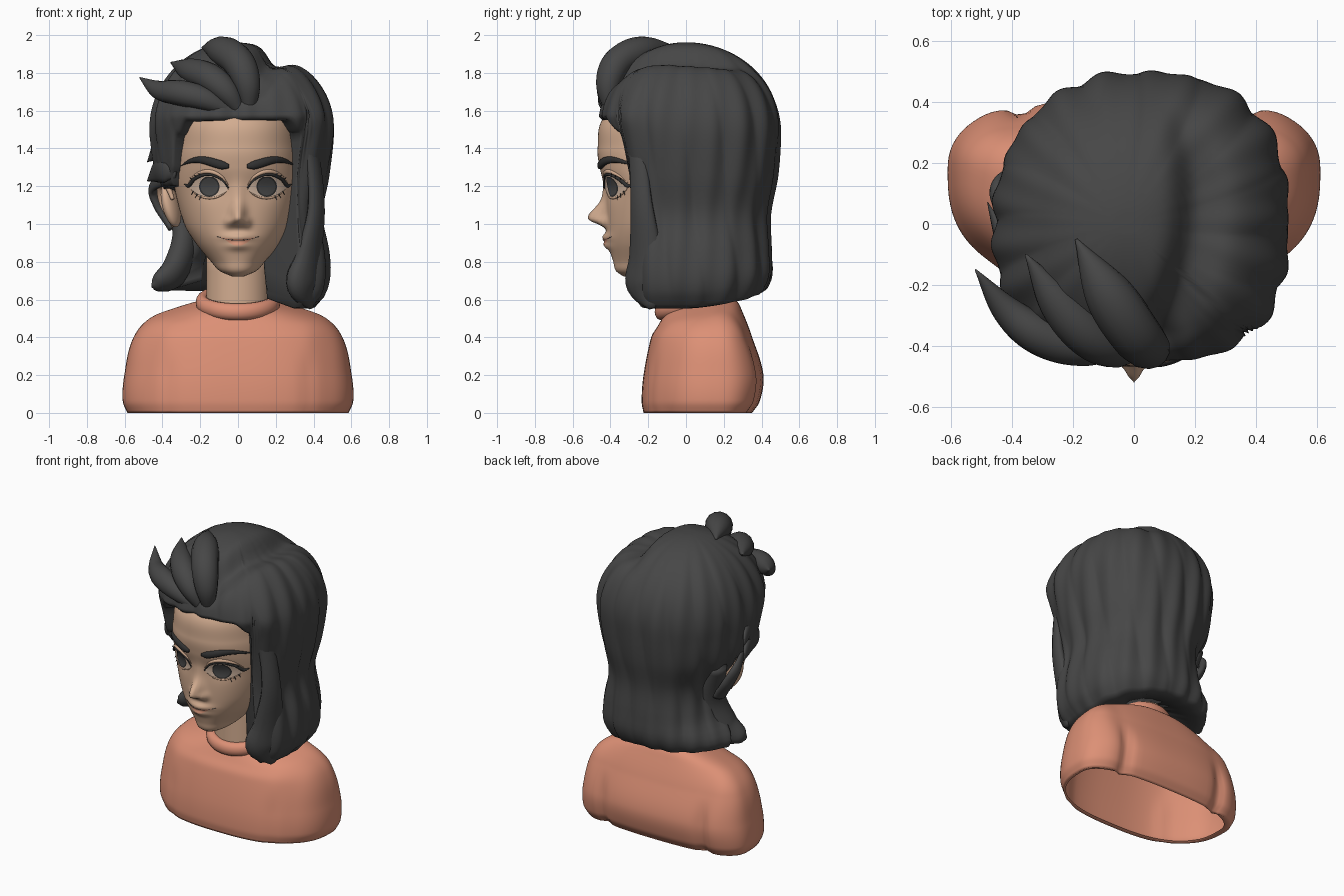
import bpy, bmesh, math
from mathutils import Vector, Matrix

if "Cube" in bpy.data.objects:
    bpy.data.objects.remove(bpy.data.objects["Cube"])


def material(name, r, g, b):
    m = bpy.data.materials.new(name)
    m.diffuse_color = (r, g, b, 1)
    m.use_nodes = True
    m.node_tree.nodes["Principled BSDF"].inputs["Base Color"].default_value = m.diffuse_color
    return m


HAIR = material("charcoal hair", .062, .062, .062)
SKIN = material("warm skin", .65, .415, .28)
SHIRT = material("coral knit", .72, .28, .18)
WHITE = material("eye white", .68, .50, .38)
IRIS = material("grey iris", .07, .07, .07)
DARK = material("dark lash", .03, .03, .03)
LIP = material("peach lip", .68, .31, .20)


def interp(table, x):
    """Smooth curve through rows (x, a, b, ...)."""
    if x <= table[0][0]:
        return table[0][1:]
    if x >= table[-1][0]:
        return table[-1][1:]
    i = max(k for k in range(len(table) - 1) if table[k][0] <= x)
    p1, p2 = table[i], table[i + 1]
    p0, p3 = table[max(i - 1, 0)], table[min(i + 2, len(table) - 1)]
    h = p2[0] - p1[0]
    t = (x - p1[0]) / h
    e = t * t * (3 - 2 * t)
    out = []
    for c in range(1, len(p1)):
        m1 = (p2[c] - p0[c]) / (p2[0] - p0[0]) * h
        m2 = (p3[c] - p1[c]) / (p3[0] - p1[0]) * h
        out.append(p1[c] + e * (p2[c] - p1[c]) + t * (1 - t) * ((1 - t) * m1 - t * m2))
    return out


def finish(name, bm, mat):
    bmesh.ops.recalc_face_normals(bm, faces=bm.faces[:])
    for f in bm.faces:
        f.smooth = True
    me = bpy.data.meshes.new(name)
    bm.to_mesh(me)
    bm.free()
    me.materials.append(mat)
    ob = bpy.data.objects.new(name, me)
    bpy.context.collection.objects.link(ob)
    return ob


def loft(name, rings, mat, start=True, end=True, closed=True):
    bm = bmesh.new()
    vs = [[bm.verts.new(p) for p in r] for r in rings]
    n = len(vs[0])
    for a, b in zip(vs, vs[1:]):
        for i in range(n if closed else n - 1):
            bm.faces.new((a[i], a[(i + 1) % n], b[(i + 1) % n], b[i]))
    if start:
        bm.faces.new(vs[0])
    if end:
        bm.faces.new(vs[-1])
    return finish(name, bm, mat)


def lock(name, pts, mat, flat=.55, steps=28, sides=14):
    """Tapered strand through (x, y, z, half width), flat against the head."""
    table = [(i,) + tuple(p) for i, p in enumerate(pts)]
    L = len(pts) - 1
    rows = [interp(table, L * k / steps) for k in range(steps + 1)]
    rings = []
    for k, (x, y, z, w) in enumerate(rows):
        p = Vector((x, y, z))
        t = (Vector(rows[min(k + 1, steps)][:3]) - Vector(rows[max(k - 1, 0)][:3])).normalized()
        n = p - Vector((0, 0, min(z, 1.4)))
        n = (n - t * n.dot(t)).normalized()
        s = t.cross(n)
        w = max(w, .001)
        rings.append([p + s * w * math.cos(a) + n * w * flat * math.sin(a)
                      for a in (math.tau * j / sides for j in range(sides))])
    return loft(name, rings, mat)


def oval(w, yf, yb, p, n, cy=None):
    cy = (yf + yb) / 2 if cy is None else cy
    out = []
    for i in range(n):
        a = math.tau * i / n
        c, s = math.cos(a), math.sin(a)
        e = yb - cy if s > 0 else cy - yf
        out.append((math.copysign(abs(c) ** (2 / p), c) * w,
                    cy + math.copysign(abs(s) ** (2 / p), s) * e))
    return out


def g(v, c, s):
    return math.exp(-((v - c) / s) ** 2)


def ramp(v):
    v = min(1, max(0, v))
    return v * v * (3 - 2 * v)


# sweater body: rows of height, half width, front, back
BODY = [(0, .585, -.225, .35), (.06, .61, -.235, .39), (.2, .602, -.225, .41), (.4, .553, -.185, .35),
        (.5, .455, -.15, .30), (.56, .29, -.12, .265), (.59, .18, -.09, .22)]
rings = [[(x * .95, .1 + (y - .1) * .95, .012) for x, y in oval(.585, -.225, .35, 2.6, 96, .15)]]
for k in range(45):
    z = .59 * k / 44
    w, yf, yb = interp(BODY, z)
    ring = []
    for x, y in oval(w, yf, yb, 2.6, 96, .15 - .08 * ramp((z - .4) / .19)):
        dent = .025 * g(abs(x), .37, .035) * ramp((.38 - z) / .2)      # arm creases
        y += -dent if y > .12 else dent * .4
        y += .02 * ramp((abs(x) - .35) / .15)                          # arms sit further back
        ring.append((x, y, z + .22 * (y - .1) * ramp((z - .38) / .18)))
    rings.append(ring)
loft("sweater", rings, SHIRT, False, False)

# rolled collar
rings = []
for i in range(65):
    a = math.tau * i / 64
    c, s = math.cos(a), math.sin(a)
    rings.append([(c * (.188 + .036 * math.cos(b)), .035 + s * (.165 + .036 * math.cos(b)),
                   .585 + .045 * math.sin(b) + .05 * s) for b in (math.tau * j / 14 for j in range(14))])
loft("collar", rings, SHIRT, False, False)

# neck
loft("neck", [[(x, y, z) for x, y in oval(.168, -.125, .19, 2, 48)] for z in (.45, .6, .75, .95)], SKIN, False)

# head: rows of height, half width, front, back
HEAD = [(.722, .03, -.33, -.24), (.75, .095, -.37, -.08), (.8, .142, -.385, .1), (.9, .225, -.413, .22),
        (1, .285, -.42, .3), (1.2, .338, -.43, .36), (1.3, .34, -.457, .38), (1.4, .332, -.468, .38),
        (1.57, .292, -.43, .33), (1.78, .1, -.15, .1)]


def bump(x, z):
    """Nose, nostrils, lips and eye sockets; negative is forward."""
    a = abs(x)
    b = -.098 * g(x, 0, .036) * g(z, 1.03, .075 if z > 1.03 else .036)
    b -= .03 * g(a, .046, .022) * g(z, 1.008, .027) + .012 * g(x, 0, .03) * g(z, 1.16, .07)
    b -= .026 * g(x, 0, .075) * g(z, .93, .022) + .024 * g(x, 0, .06) * g(z, .885, .022)
    return b + .014 * g(a, .15, .08) * g(z, 1.19, .06)


def face(x, z, off=0.0):
    w, yf, yb = interp(HEAD, z)
    cy = (yf + yb) / 2
    q = max(0, 1 - (abs(x) / w) ** 2.2) ** (1 / 2.2)
    return (x, cy - (cy - yf) * q + bump(x, z) - off, z)


rings = []
for k in range(111):
    z = .722 + 1.058 * k / 110
    w, yf, yb = interp(HEAD, z)
    cy = (yf + yb) / 2
    rings.append([(x, y + (bump(x, z) if y < cy else 0), z) for x, y in oval(w, yf, yb, 2.2, 144)])
loft("head", rings, SKIN)


def patch(name, x0, x1, lo, hi, off, mat):
    """Thin plate following the face between two height curves."""
    rings = []
    for i in range(25):
        u = .5 - .5 * math.cos(math.pi * i / 24)
        a, b = lo(u), hi(u)
        rings.append([face(x0 + (x1 - x0) * u, a + (b - a) * j / 8, off) for j in range(9)])
    loft(name, rings, mat, False, False, False)


def arch(u):
    return max(0, math.sin(math.pi * u)) ** .7


def up(u):
    return 1.19 + .012 * u + .066 * arch(u)


def low(u):
    return 1.19 + .012 * u - .055 * arch(u)


def disc(name, s, r, off, mat):
    half = lambda u: r * math.sqrt(max(0, 1 - (2 * u - 1) ** 2))
    patch(name, s * (.152 - r), s * (.152 + r), lambda u: 1.198 - half(u),
          lambda u: min(1.198 + half(u), 1.25), off, mat)


us = [i / 8 for i in range(9)]
for s, side in ((-1, "left"), (1, "right")):
    # eyes, lids and lashes
    ex = lambda u: s * (.05 + .212 * u)
    patch(side + "_eye", ex(0), ex(1), low, up, .004, WHITE)
    disc(side + "_iris_rim", s, .054, .007, DARK)
    disc(side + "_iris", s, .046, .0095, IRIS)
    lock(side + "_upper_lash", [face(ex(u), up(u), .008) + (.004 + .006 * u,) for u in us]
         + [face(s * .285, 1.212, .012) + (.001,)], DARK, .9)
    lock(side + "_upper_lid", [face(ex(u), up(u) + .016, .002) + (.011 * arch(u),) for u in us], SKIN, .9)
    lock(side + "_lower_lid", [face(ex(u), low(u) - .004, .002) + (.006 * arch(u),) for u in us], SKIN, .9)
    for i in range(3):
        u = .68 + .1 * i
        lock(side + "_lower_lash_%d" % i, [face(ex(u), low(u), .005) + (.004,),
             face(ex(u + .06), low(u) - .022, .016) + (.001,)], DARK, .8, 4, 6)
        lock(side + "_outer_lash_%d" % i, [face(ex(u), up(u), .008) + (.005,),
             face(ex(u + .09), up(u) + .012, .024) + (.001,)], DARK, .8, 4, 6)
    # eyebrow
    lock(side + "_eyebrow", [face(s * (.048 + .257 * u), 1.305 + .04 * math.sin(2.9 * u ** 1.4) - .008 * u, .004)
         + (.023 * arch(.1 + .9 * u ** .6),) for u in us], DARK, .7)
    # ear
    bm = bmesh.new()
    bmesh.ops.create_uvsphere(bm, u_segments=24, v_segments=16, radius=1, matrix=Matrix.Translation(
        (s * .355, .01, 1.1)) @ Matrix.Rotation(s * .25, 4, 'Y') @ Matrix.Rotation(s * .4, 4, 'Z')
        @ Matrix.Diagonal((.04, .075, .12, 1)))
    finish(side + "_ear", bm, SKIN)
    lock(side + "_ear_rim", [(s * .345, -.06, 1.13, .01), (s * .375, -.04, 1.2, .016), (s * .41, .03, 1.2, .018),
         (s * .40, .07, 1.11, .017), (s * .34, .01, .99, .013)], SKIN, 1)

# mouth
smile = lambda u: .911 + .018 * (2 * u - 1) ** 2
patch("lower_lip", -.075, .075, lambda u: smile(u) - .026 * arch(u), smile, .003, LIP)
patch("upper_lip", -.095, .095, smile, lambda u: smile(u) + .01 * arch(u), .003, LIP)
lock("mouth_line", [face(-.11 + .22 * u, smile(u) + .004, .001) + (.002 * arch(u) + .001,) for u in us], IRIS, .8)

# hair mass: height, then reach to the right, left, front, back
REACH = [(.55, .39, .41, .33, .34), (.62, .455, .43, .33, .40), (.72, .482, .435, .33, .45),
         (.85, .475, .345, .335, .45), (1.05, .438, .32, .335, .442), (1.25, .475, .425, .345, .478),
         (1.45, .503, .458, .395, .496), (1.57, .505, .46, .458, .497)]
# lower edge of the hair by angle round the head (0 = right, 90 = back, 270 = front)
EDGE = [(0, .575), (90, .665), (162, .67), (174, 1.2), (212, 1.22), (217, 1.3), (225, 1.49), (236, 1.565),
        (302, 1.57), (314, 1.5), (321, .62), (325, .575), (360, .575)]


def edge(d):
    for a, b in zip(EDGE, EDGE[1:]):
        if d <= b[0]:
            return a[1] + (b[1] - a[1]) * ramp((d - a[0]) / (b[0] - a[0]))


def hair_point(deg, z, shrink=1.0):
    f = math.radians(deg)
    c, s = math.cos(f), math.sin(f)
    xr, xl, yf, yb = interp(REACH, z)
    dome = math.sqrt(max(0, 1 - (max(0, z - 1.5) / .462) ** 2))
    p = 2.1 if c < 0 < s else 2.9 if s < 0 < c else 2.6
    r = ((abs(c) / (xr if c > 0 else xl)) ** p + (abs(s) / (yb if s > 0 else yf)) ** p) ** (-1 / p)
    ridge = abs(math.sin(8 * f + 2.2 * z)) * .026 + .012 * math.sin(21 * f - 3 * z) - .014
    r *= dome * shrink * (1 + ridge * dome)
    x, y = c * r - .03 * (1 - dome), s * r
    part = .2 - .6 * (y - .08) ** 2                                    # side parting
    sink = .085 * g(x, part, .055 if x < part else .1) * ramp((z - 1.6) / .2) * ramp((.45 - y) / .35)
    return (x, y, z - sink)


N, COLS = 56, 240
angles = [360 * i / COLS for i in range(COLS)]
rings = [[hair_point(d, edge(d) + (1.961 - edge(d)) * math.cos(math.pi / 2 * k / N)) for d in angles]
         for k in range(1, N + 1)]
for shrink, dz in ((.965, -.018), (.86, -.022), (.45, .03), (.4, .2)):   # closed underside
    rings.append([Vector(hair_point(d, edge(d), shrink)) + Vector((0, 0, dz)) for d in angles])
loft("hair_mass", rings, HAIR, True, False)

# swept fringe: three thick locks blended from the upright one to the low one
TOP = [(.06, -.40, 1.59, .03), (.05, -.41, 1.74, .07), (0, -.355, 1.86, .085),
       (-.09, -.22, 1.92, .078), (-.19, -.05, 1.935, .004)]
SIDE = [(-.03, -.41, 1.59, .025), (-.17, -.41, 1.66, .06), (-.31, -.365, 1.695, .068),
        (-.42, -.28, 1.71, .05), (-.52, -.15, 1.775, .003)]
for i in range(3):
    lock("fringe_%d" % i, [Vector(a).lerp(Vector(b), i / 2) for a, b in zip(TOP, SIDE)], HAIR, .95)

# loose locks: side curtain, temple and ear strands, flicked end
lock("curtain", [(.31, -.35, 1.57, .03), (.385, -.265, 1.4, .05), (.415, -.235, 1.1, .065), (.375, -.21, .84, .1),
                 (.345, -.2, .68, .13), (.39, -.18, .555, .02)], HAIR)
for i in range(2):
    d = .2 * i
    lock("temple_%d" % i, [(-.33, -.29 + d / 4, 1.5 - d * 1.2, .02), (-.385, -.2, 1.48 - d, .06),
                           (-.43, -.06, 1.40 - d * .6, .06), (-.48, .07, 1.33 - d * .5, .004)], HAIR, .4)
lock("ear_strand", [(-.345, -.15, 1.24, .02), (-.45, .08, 1.2, .035), (-.42, .14, 1.1, .045),
                    (-.34, .13, .98, .05)], HAIR)
lock("left_flick", [(-.36, .17, 1.2, .06), (-.28, .12, .95, .09), (-.33, .07, .76, .1),
                    (-.42, .02, .69, .06), (-.455, 0, .67, .01)], HAIR, .7)
